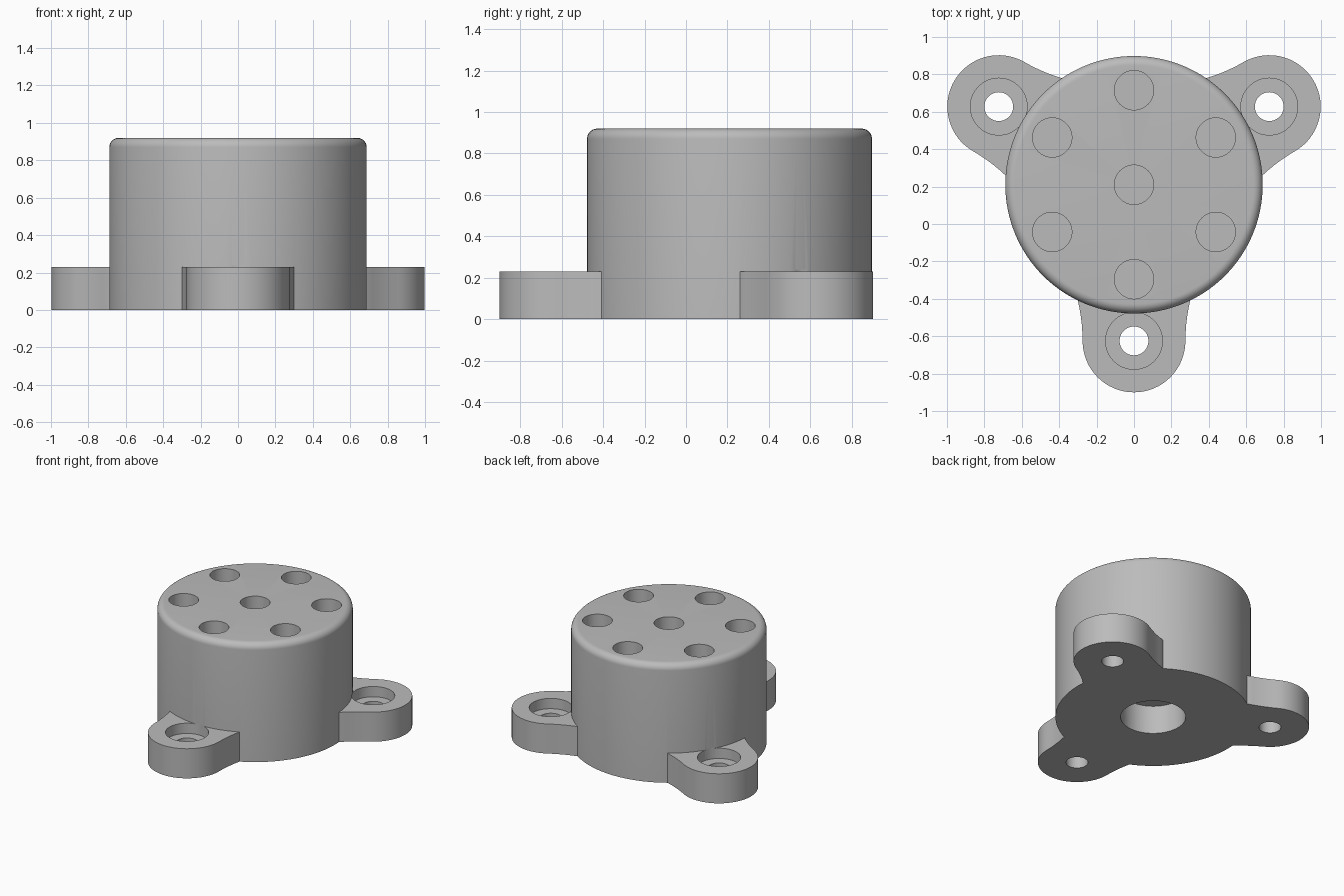
import bpy, bmesh, math
from mathutils import Matrix, Vector

if "Cube" in bpy.data.objects:
    bpy.data.objects.remove(bpy.data.objects["Cube"], do_unlink=True)

CENTRE_Y = 0.21
BODY_R, BODY_H, FILLET = 0.688, 0.92, 0.05
LUG_DIST, LUG_R, LUG_H = 0.835, 0.275, 0.23

grey = bpy.data.materials.new("light grey")
grey.use_nodes = True
colour = (0.5, 0.5, 0.5, 1)
grey.diffuse_color = colour
grey.node_tree.nodes["Principled BSDF"].inputs["Base Color"].default_value = colour


def make_object(name, bm):
    bmesh.ops.remove_doubles(bm, verts=bm.verts, dist=1e-5)
    bmesh.ops.recalc_face_normals(bm, faces=bm.faces)
    mesh = bpy.data.meshes.new(name)
    bm.to_mesh(mesh)
    bm.free()
    mesh.materials.append(grey)
    obj = bpy.data.objects.new(name, mesh)
    bpy.context.collection.objects.link(obj)
    return obj


def lathe(name, profile, x=0, y=0, sides=64):
    """Turn an (r, z) profile, starting and ending on the axis."""
    bm = bmesh.new()
    verts = [bm.verts.new((r, 0, z)) for r, z in profile]
    edges = [bm.edges.new(pair) for pair in zip(verts, verts[1:])]
    bmesh.ops.spin(bm, geom=verts + edges, cent=(0, 0, 0), axis=(0, 0, 1),
                   angle=math.tau, steps=sides, use_merge=True)
    bmesh.ops.remove_doubles(bm, verts=bm.verts, dist=1e-5)
    bmesh.ops.translate(bm, verts=bm.verts, vec=(x, y + CENTRE_Y, 0))
    return make_object(name, bm)


def drill(name, r, z0, z1, x=0, y=0):
    return lathe(name, [(0, z0), (r, z0), (r, z1), (0, z1)], x, y)


def combine(target, tool, operation):
    """Apply a boolean and discard the tool."""
    mod = target.modifiers.new(tool.name, 'BOOLEAN')
    mod.operation, mod.solver, mod.object = operation, 'EXACT', tool
    bpy.context.view_layer.objects.active = target
    bpy.ops.object.modifier_apply(modifier=mod.name)
    bpy.data.objects.remove(tool, do_unlink=True)


def make_lug(angle):
    """Rounded ear that flares gently into the body."""
    flare = [(LUG_DIST - 0.215 * t, LUG_R + 0.025 * t * t) for t in (1, 0.8, 0.6, 0.4, 0.2)]
    tip = [(LUG_DIST + LUG_R * math.sin(a), LUG_R * math.cos(a))
           for a in (math.pi * i / 32 for i in range(33))]
    outline = [(0.4, 0.3)] + flare + tip + [(u, -v) for u, v in reversed(flare)] + [(0.4, -0.3)]
    bm = bmesh.new()
    face = bm.faces.new([bm.verts.new((u, v, 0)) for u, v in outline])
    top = bmesh.ops.extrude_face_region(bm, geom=[face])["geom"]
    bmesh.ops.translate(bm, vec=Vector((0, 0, LUG_H)),
                        verts=[g for g in top if isinstance(g, bmesh.types.BMVert)])
    bmesh.ops.transform(bm, verts=bm.verts, matrix=Matrix.Translation((0, CENTRE_Y, 0))
                        @ Matrix.Rotation(angle, 4, 'Z'))
    return make_object("lug", bm)


# Round body with a filleted top rim
rim = [(BODY_R - FILLET + FILLET * math.cos(a), BODY_H - FILLET + FILLET * math.sin(a))
       for a in (math.pi / 2 * i / 8 for i in range(9))]
body = lathe("holder_body", [(0, 0), (BODY_R, 0)] + rim + [(0, BODY_H)], sides=128)

# Three mounting lugs with counterbored screw holes
lug_angles = [math.radians(d) for d in (30, 150, 270)]
for a in lug_angles:
    combine(body, make_lug(a), 'UNION')
for a in lug_angles:
    screw = lathe("screw_hole", [(0, -0.1), (0.077, -0.1), (0.077, 0.15), (0.152, 0.15),
                                 (0.152, 0.24), (0, 0.24)],
                  LUG_DIST * math.cos(a), LUG_DIST * math.sin(a))
    combine(body, screw, 'DIFFERENCE')

# Blind sockets in the top: one central, six around it
sockets = [(0, 0)] + [(0.505 * math.cos(a), 0.505 * math.sin(a))
                      for a in (math.radians(30 + 60 * i) for i in range(6))]
for x, y in sockets:
    combine(body, drill("socket", 0.105, 0.32, 1.1, x, y), 'DIFFERENCE')

# Blind recess in the underside
combine(body, drill("base_recess", 0.229, -0.1, 0.22), 'DIFFERENCE')

# Smooth curved walls, keep sharp edges
bpy.ops.object.select_all(action='DESELECT')
body.select_set(True)
bpy.context.view_layer.objects.active = body
bpy.ops.object.shade_smooth_by_angle(angle=math.radians(30))
